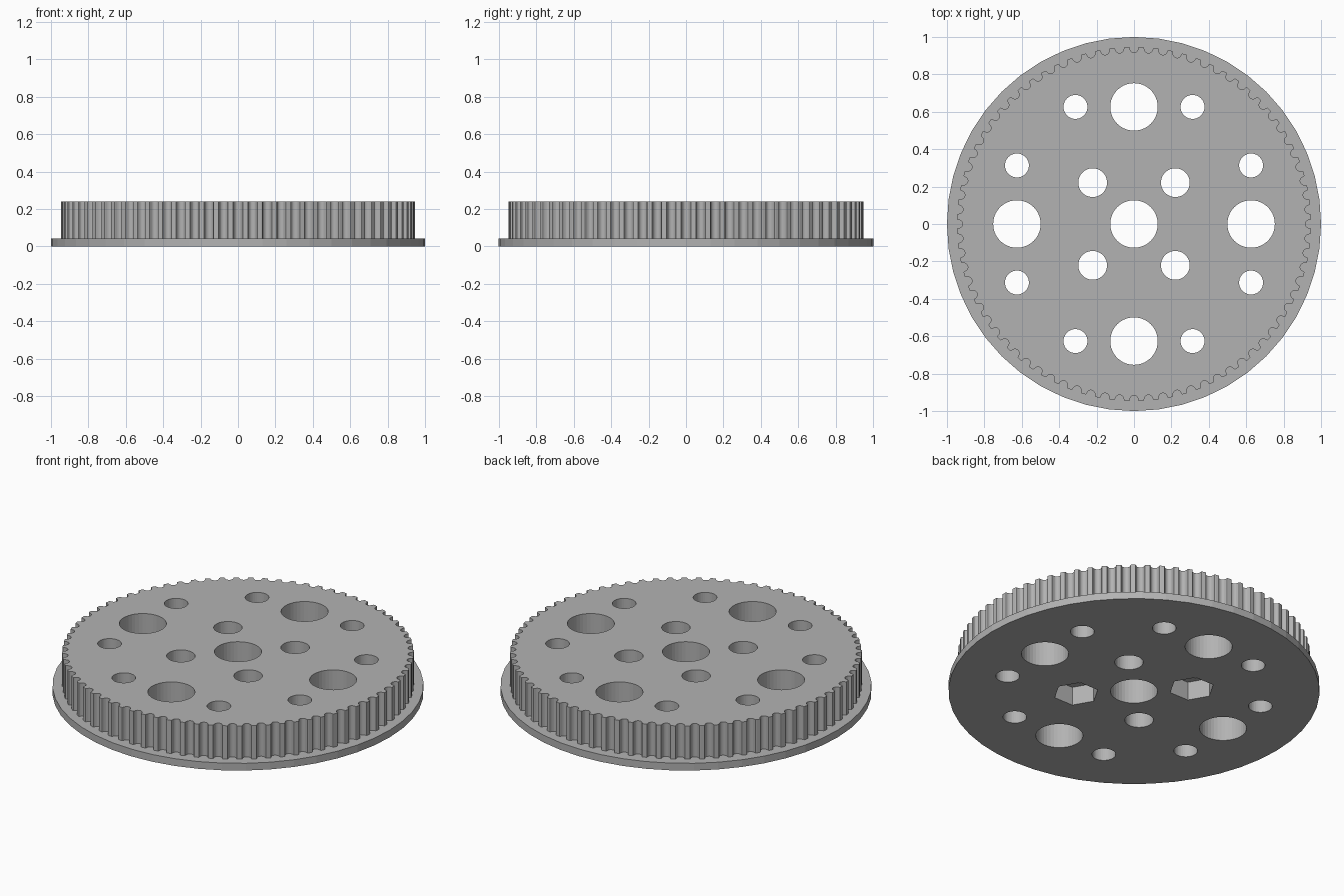
import bpy, bmesh
from math import pi, sin, cos

TEETH = 76
MM = 1 / 25.5          # model units per millimetre
TIP_RADIUS = 0.947
FLANGE_TOP = 0.043
TOP = 0.241

cube = bpy.data.objects.get("Cube")
if cube:
    bpy.data.objects.remove(cube)

grey = bpy.data.materials.new("plain_grey")
grey.use_nodes = True
colour = (0.45, 0.45, 0.45, 1)
grey.diffuse_color = colour
grey.node_tree.nodes["Principled BSDF"].inputs["Base Color"].default_value = colour


def add_prism(bm, outline, z0, z1):
    """Extrude a closed counter-clockwise outline from z0 to z1."""
    face = bm.faces.new([bm.verts.new((x, y, z0)) for x, y in outline])
    lid = bmesh.ops.extrude_face_region(bm, geom=[face])["geom"]
    bmesh.ops.translate(bm, vec=(0, 0, z1 - z0),
                        verts=[g for g in lid if isinstance(g, bmesh.types.BMVert)])


def circle(radius, sides, cx=0, cy=0):
    return [(cx + radius * cos(2 * pi * i / sides), cy + radius * sin(2 * pi * i / sides))
            for i in range(sides)]


def make_object(name, prisms):
    bm = bmesh.new()
    for outline, z0, z1 in prisms:
        add_prism(bm, outline, z0, z1)
    bmesh.ops.recalc_face_normals(bm, faces=bm.faces)
    mesh = bpy.data.meshes.new(name)
    bm.to_mesh(mesh)
    bm.free()
    mesh.materials.append(grey)
    obj = bpy.data.objects.new(name, mesh)
    bpy.context.collection.objects.link(obj)
    return obj


# Rounded belt groove: half width and depth in millimetres
half = [(0.747, 0), (0.648, 0.037), (0.598, 0.131), (0.579, 0.238), (0.547, 0.343),
        (0.452, 0.54), (0.358, 0.637), (0.248, 0.707), (0.127, 0.75)]
groove = [(-w, d) for w, d in half] + [(0, 0.764)] + half[::-1]

# Toothed rim outline, one groove per tooth, starting at the front
rim = []
for i in range(TEETH):
    a = 2 * pi * i / TEETH - pi / 2
    for w, d in groove:
        r = TIP_RADIUS - d * MM
        t = w * MM
        rim.append((r * cos(a) - t * sin(a), r * sin(a) + t * cos(a)))

flange = make_object("flange", [(circle(1, 48), 0, FLANGE_TOP)])
toothed_wheel = make_object("toothed_wheel", [(rim, FLANGE_TOP, TOP)])

# Round holes on a regular grid
P = 0.313
holes = [(0, 0, 0.127)]
for s in (-1, 1):
    holes += [(2 * P * s, 0, 0.127), (0, 2 * P * s, 0.127)]
    for t in (-1, 1):
        holes += [(P * s, 2 * P * t, 0.064), (2 * P * s, P * t, 0.064),
                  (0.221 * s, 0.221 * t, 0.077)]
hole_cutter = make_object("hole_cutter", [(circle(r, 40, x, y), -0.1, 0.4) for x, y, r in holes])

# Hexagonal nut pockets in the underside
nut_cutter = make_object("nut_cutter", [(circle(0.123, 6, 0.221 * s, -0.221 * s), -0.1, 0.11)
                                        for s in (-1, 1)])

for cutter in (hole_cutter, nut_cutter):
    cutter.hide_render = True
    cutter.display_type = 'WIRE'
    for part in (flange, toothed_wheel):
        mod = part.modifiers.new(cutter.name, 'BOOLEAN')
        mod.object = cutter
        mod.operation = 'DIFFERENCE'
        mod.solver = 'EXACT'
